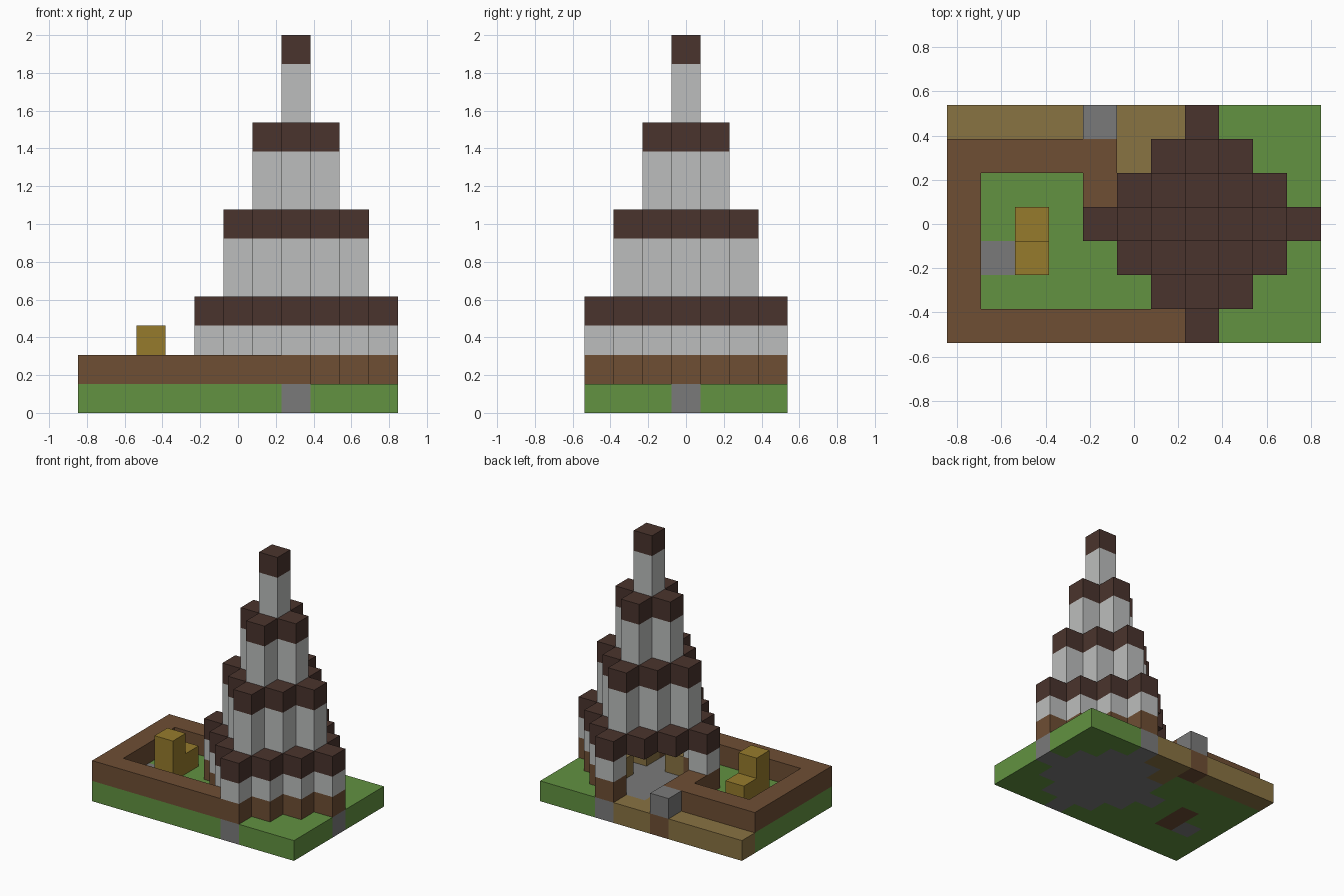
import bpy, bmesh
from mathutils import Vector

if "Cube" in bpy.data.objects:
    bpy.data.objects.remove(bpy.data.objects["Cube"])

UNIT = 2 / 13                      # edge of one block
NX, NY = 11, 7                     # plot size in blocks
CX, CY = 7, 3                      # tower centre block


def material(name, r, g, b):
    def linear(c):
        c /= 255
        return c / 12.92 if c <= 0.04045 else ((c + 0.055) / 1.055) ** 2.4
    colour = (linear(r), linear(g), linear(b), 1)
    mat = bpy.data.materials.new(name)
    mat.use_nodes = True
    mat.diffuse_color = colour
    bsdf = mat.node_tree.nodes["Principled BSDF"]
    bsdf.inputs["Base Color"].default_value = colour
    bsdf.inputs["Roughness"].default_value = 0.9
    return mat


grass = material("grass green", 98, 146, 65)
earth = material("earth brown", 110, 78, 52)
timber = material("dark timber", 74, 52, 45)
plaster = material("pale grey", 188, 190, 189)
stone = material("mid grey", 122, 122, 122)
sand = material("tan", 137, 115, 66)
straw = material("straw gold", 150, 123, 44)

parts = {}                         # part name -> (material, set of blocks)
filled = set()


def add(name, mat, cells):
    """Claim the still empty blocks for a part."""
    cells = set(cells) - filled
    filled.update(cells)
    parts.setdefault(name, (mat, set()))[1].update(cells)


def box(xs, ys, zs):
    return {(x, y, z) for x in xs for y in ys for z in zs}


def diamond(radius, zs, hollow=False):
    """Stepped diamond around the tower axis, filled or only its rim."""
    return {(x, y, z) for x, y, z in box(range(NX), range(NY), zs)
            if (d := abs(x - CX) + abs(y - CY)) == radius
            or (d < radius and not hollow)}


# Ground layer
add("tower_floor", stone, diamond(3, [0]))
add("yard_slab", stone, [(1, 2, 0)])
add("yard_soil", earth, box([2], [2, 3], [0]))
add("gate_soil", earth, [(4, 6, 0)])
add("path", sand, box(range(7), [6], [0]) | {(5, 5, 0)})
add("lawn", grass, box(range(NX), range(NY), [0]))

# Yard wall, gate stone and straw stack
add("yard_wall", earth, box(range(7), [0], [1]) | box([0], range(6), [1])
    | box(range(5), [5], [1]) | {(4, 4, 1)})
add("gate_stone", stone, [(4, 6, 1)])
add("straw_stack", straw, box([2], [2], [1, 2]) | {(2, 3, 1)})

# Tower base with its doorway, and the blocks standing inside
doorway = box([6], [5], [1, 2]) | box([5], [4], [1, 2])
add("tower_plinth", earth, diamond(3, [1], True) - doorway)
add("lower_wall", plaster, diamond(3, [2], True) - doorway)
add("inner_blocks", sand, [(6, 2, 1), (8, 4, 1), (8, 2, 1)])
add("lower_roof", timber, diamond(3, [3]))

# Upper storeys, each one block narrower
for radius, name in ((2, "middle"), (1, "upper"), (0, "spire")):
    base = 4 + 3 * (2 - radius)
    add(name + "_wall", plaster, diamond(radius, [base, base + 1], True))
    add(name + "_roof", timber, diamond(radius, [base + 2]))


def build(name, mat, cells):
    """Make one mesh from the outer faces of the blocks."""
    bm = bmesh.new()
    corners = {}

    def vert(p):
        key = tuple(p)
        if key not in corners:
            offset = Vector((NX / 2, NY / 2, 0))
            corners[key] = bm.verts.new((Vector(key) - offset) * UNIT)
        return corners[key]

    for cell in sorted(cells):
        for axis in range(3):
            for side in (0, 1):
                near = list(cell)
                near[axis] += 2 * side - 1
                if tuple(near) in filled:
                    continue
                u, v = (axis + 1) % 3, (axis + 2) % 3
                loop = []
                for a, b in ((0, 0), (1, 0), (1, 1), (0, 1)):
                    p = list(cell)
                    p[axis] += side
                    p[u] += a
                    p[v] += b
                    loop.append(vert(p))
                bm.faces.new(loop if side else loop[::-1])
    mesh = bpy.data.meshes.new(name)
    bm.to_mesh(mesh)
    bm.free()
    mesh.materials.append(mat)
    bpy.context.collection.objects.link(bpy.data.objects.new(name, mesh))


for part, (mat, cells) in parts.items():
    build(part, mat, cells)
